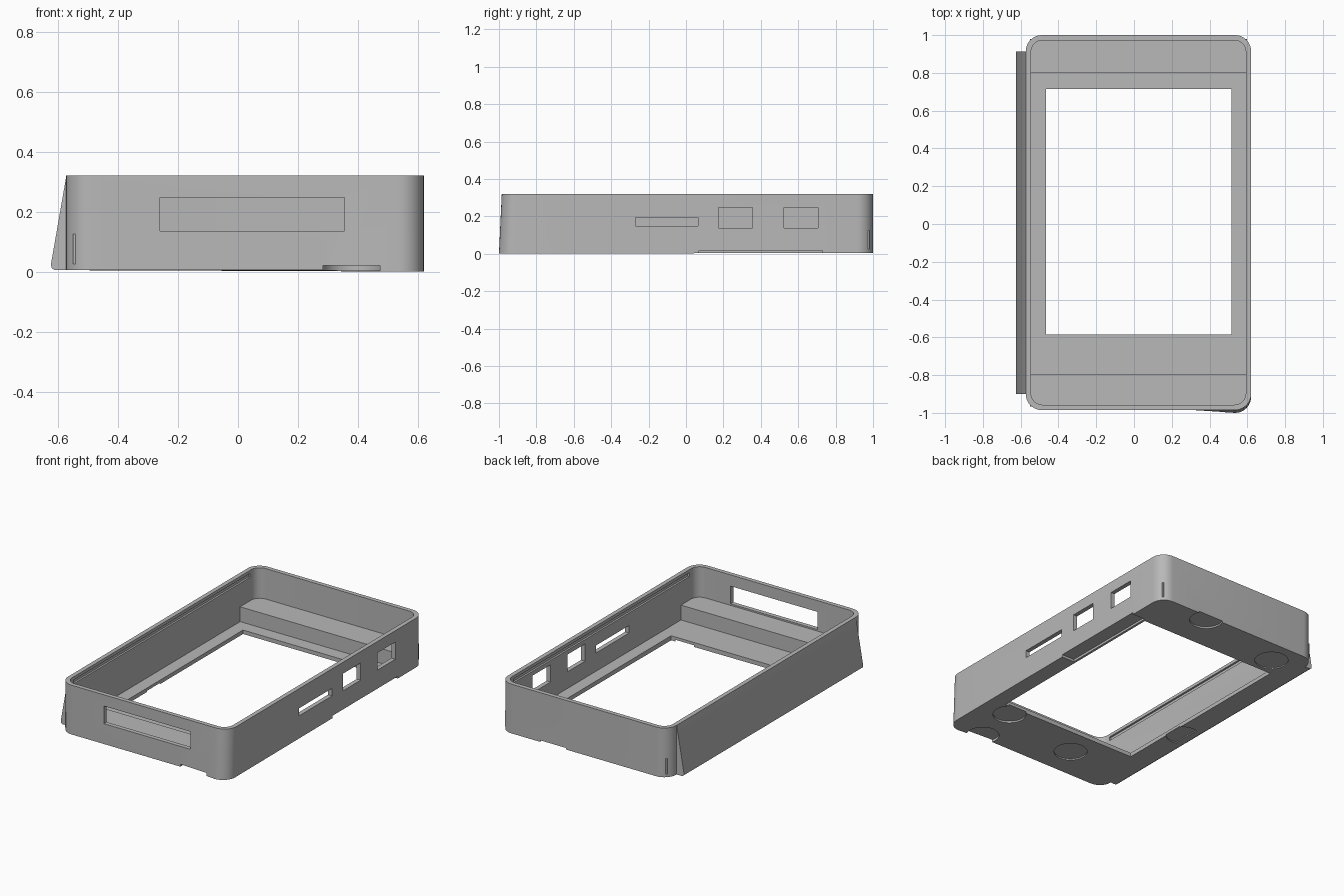
import bpy, bmesh, math

if "Cube" in bpy.data.objects:
    bpy.data.objects.remove(bpy.data.objects["Cube"], do_unlink=True)

grey = bpy.data.materials.new("plain grey")
grey.use_nodes = True
COLOUR = (0.48, 0.48, 0.48, 1)
grey.diffuse_color = COLOUR
grey.node_tree.nodes["Principled BSDF"].inputs["Base Color"].default_value = COLOUR


def prism(name, points, low, high, axis="z"):
    """Extrude a 2D outline along z, or along y for an (x, z) outline."""
    bm = bmesh.new()
    place = (lambda p, t: (p[0], p[1], t)) if axis == "z" else (lambda p, t: (p[0], t, p[1]))
    a = [bm.verts.new(place(p, low)) for p in points]
    b = [bm.verts.new(place(p, high)) for p in points]
    bm.faces.new(a)
    bm.faces.new(b)
    for i in range(len(points)):
        j = (i + 1) % len(points)
        bm.faces.new((a[i], a[j], b[j], b[i]))
    bmesh.ops.recalc_face_normals(bm, faces=bm.faces)
    mesh = bpy.data.meshes.new(name)
    bm.to_mesh(mesh)
    bm.free()
    mesh.materials.append(grey)
    obj = bpy.data.objects.new(name, mesh)
    bpy.context.collection.objects.link(obj)
    return obj


def arc(cx, cy, r, start, sweep, steps):
    return [(cx + r * math.cos(start + sweep * i / steps),
             cy + r * math.sin(start + sweep * i / steps)) for i in range(steps + 1)]


def rounded(x0, x1, y0, y1, r, steps=8):
    corners = [(x1 - r, y1 - r), (x0 + r, y1 - r), (x0 + r, y0 + r), (x1 - r, y0 + r)]
    points = []
    for k, (cx, cy) in enumerate(corners):
        points += arc(cx, cy, r, k * math.pi / 2, math.pi / 2, steps)
    return points


def block(name, x0, x1, y0, y1, z0, z1):
    return prism(name, [(x0, y0), (x1, y0), (x1, y1), (x0, y1)], z0, z1)


def cut(target, cutter):
    mod = target.modifiers.new("cut", "BOOLEAN")
    mod.operation = "DIFFERENCE"
    mod.solver = "EXACT"
    mod.object = cutter
    bpy.context.view_layer.objects.active = target
    bpy.ops.object.modifier_apply(modifier=mod.name)
    bpy.data.objects.remove(cutter, do_unlink=True)


# Outer shell, with an extra point on the front where the corner flare starts
outline = rounded(-0.573, 0.62, -0.985, 1.0, 0.085)
outline.insert(27, (0.3, -0.985))
case = prism("case_shell", outline, 0.005, 0.32)
for v in case.data.vertices:
    if v.co.z < 0.1 and v.co.x > 0.4 and v.co.y < -0.89:
        v.co.y -= 0.015
        v.co.z = 0

# Open interior and screen window
cut(case, prism("cavity", rounded(-0.545, 0.592, -0.957, 0.972, 0.06), 0.03, 0.5))
cut(case, block("window", -0.465, 0.515, -0.585, 0.715, -0.1, 0.1))

# Port openings in the side wall and slot in the front wall
for y0, y1, z0, z1 in [(-0.27, 0.065, 0.147, 0.195), (0.175, 0.355, 0.137, 0.247),
                       (0.525, 0.705, 0.137, 0.247)]:
    cut(case, block("port", 0.55, 0.7, y0, y1, z0, z1))
cut(case, block("slot", -0.26, 0.355, -1.1, -0.9, 0.135, 0.248))

# Snap grooves inside both long walls
for x0, x1 in [(-0.557, -0.5), (0.55, 0.604)]:
    cut(case, block("groove", x0, x1, -0.88, 0.9, 0.275, 0.3))

# Shallow recesses in the underside
cut(case, block("edge_relief", 0.53, 0.7, 0.07, 0.73, -0.1, 0.018))
for x, y, depth in [(0.24, 0.96, 0.015), (-0.37, 0.84, 0.012), (0.42, -0.66, 0.012),
                    (0.38, -0.96, 0.02), (-0.15, -0.77, 0.012), (-0.54, -0.19, 0.012)]:
    cut(case, prism("foot_recess", arc(x, y, 0.1, 0, math.tau * 31 / 32, 31), -0.1, depth))

# Raised ledges across both ends
back_ledge = block("back_ledge", -0.55, 0.597, 0.8, 0.98, 0.025, 0.125)
front_ledge = block("front_ledge", -0.55, 0.597, -0.965, -0.795, 0.025, 0.125)

# Tapered rail along the plain side
rail = prism("side_rail", [(-0.568, 0.005), (-0.612, 0.005), (-0.622, 0.012),
                           (-0.624, 0.025), (-0.573, 0.318), (-0.568, 0.318)],
             -0.9, 0.912, "y")

for obj in (case, back_ledge, front_ledge, rail):
    bpy.ops.object.select_all(action="DESELECT")
    obj.select_set(True)
    bpy.context.view_layer.objects.active = obj
    bpy.ops.object.shade_smooth_by_angle(angle=math.radians(30))
